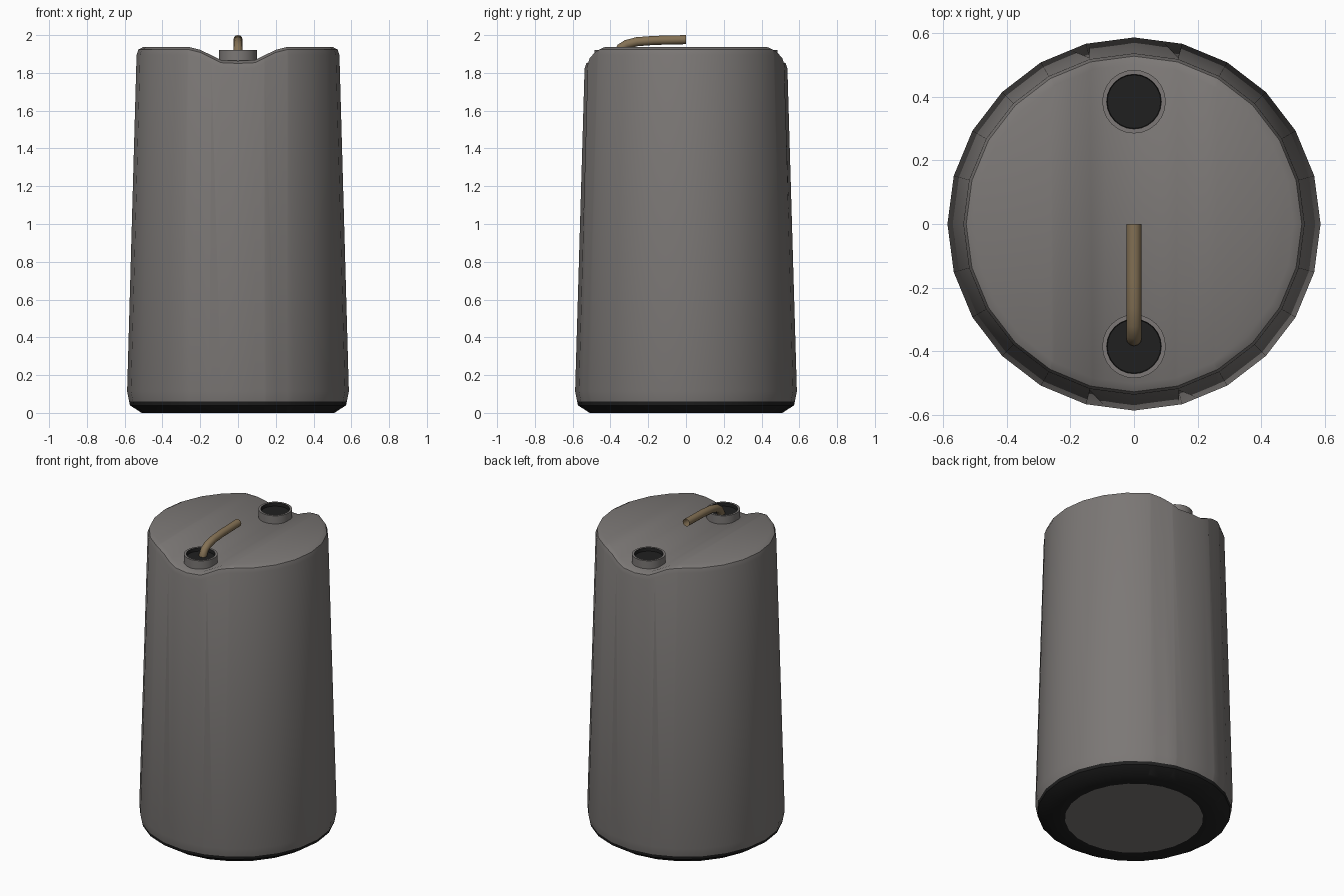
import bpy, bmesh, math
from mathutils import Vector

if "Cube" in bpy.data.objects:
    bpy.data.objects.remove(bpy.data.objects["Cube"])


def material(name, rgb):
    m = bpy.data.materials.new(name)
    m.diffuse_color = (*rgb, 1)
    m.use_nodes = True
    m.node_tree.nodes["Principled BSDF"].inputs["Base Color"].default_value = m.diffuse_color
    return m


GREY = material("grey plastic", (0.2, 0.187, 0.18))
BLACK = material("black", (0.0145, 0.0145, 0.0145))
TAN = material("tan hose", (0.23, 0.165, 0.09))


def lathe(bm, profile, mats, sides, cap_mats):
    """Revolve (radius, z) points; mats gives one material per band."""
    rings = [[bm.verts.new((r * math.cos(2 * math.pi * k / sides),
                            r * math.sin(2 * math.pi * k / sides), z))
              for k in range(sides)] for r, z in profile]
    for a, b, m in zip(rings, rings[1:], mats):
        for k in range(sides):
            n = (k + 1) % sides
            bm.faces.new((a[k], a[n], b[n], b[k])).material_index = m
    for ring, m in ((rings[0][::-1], cap_mats[0]), (rings[-1], cap_mats[1])):
        if m is not None:
            bm.faces.new(ring).material_index = m


def finish(bm, name, mats, angle, location=(0, 0, 0)):
    me = bpy.data.meshes.new(name)
    bm.to_mesh(me)
    bm.free()
    ob = bpy.data.objects.new(name, me)
    ob.location = location
    bpy.context.collection.objects.link(ob)
    for m in mats:
        me.materials.append(m)
    bpy.ops.object.select_all(action='DESELECT')
    ob.select_set(True)
    bpy.context.view_layer.objects.active = ob
    bpy.ops.object.shade_smooth_by_angle(angle=math.radians(angle))
    return ob


# Barrel: tapered lathe, with a trough pressed into the top along y
TOP = 1.937
TROUGH = [(0.0, 1.864), (0.09, 1.868), (0.14, 1.893), (0.2, 1.922), (0.26, TOP)]


def trough_height(x):
    x = abs(x)
    for (x0, z0), (x1, z1) in zip(TROUGH, TROUGH[1:]):
        if x <= x1:
            return z0 + (z1 - z0) * (x - x0) / (x1 - x0)
    return TOP


bm = bmesh.new()
lathe(bm, [(0.41, 0), (0.51, 0), (0.572, 0.04), (0.576, 0.06), (0.587, 0.115),
           (0.537, TOP - 0.042), (0.528, TOP - 0.014), (0.502, TOP)],
      [1, 1, 1, 0, 0, 0, 0], 24, (0, 0))
for x, _ in TROUGH[1:]:
    for s in (-1, 1):
        bmesh.ops.bisect_plane(bm, geom=bm.verts[:] + bm.edges[:] + bm.faces[:],
                               dist=1e-5, plane_co=(s * x, 0, 0), plane_no=(1, 0, 0))
for v in bm.verts:
    if v.co.z > 1.88:
        v.co.z += trough_height(v.co.x) - TOP
finish(bm, "barrel", [GREY, BLACK], 40)

# Two filler necks with dark recessed openings
for name, y in (("front_neck", -0.385), ("back_neck", 0.385)):
    bm = bmesh.new()
    lathe(bm, [(0.1, 1.84), (0.1, 1.92), (0.086, 1.92), (0.084, 1.898)],
          [0, 0, 1], 24, (None, 1))
    finish(bm, name, [GREY, BLACK], 40, (0, y, 0))

# Bent hose rising from the front neck, open at its free end
path = [(-0.362, 1.87), (-0.36, 1.905), (-0.345, 1.932), (-0.315, 1.951),
        (-0.26, 1.965), (-0.17, 1.972), (0.0, 1.976)]
bm = bmesh.new()
rings = []
for i, p in enumerate(path):
    a, b = path[max(i - 1, 0)], path[min(i + 1, len(path) - 1)]
    t = Vector((0, b[0] - a[0], b[1] - a[1])).normalized()
    if i == len(path) - 1:
        t = Vector((0, 1, 0))
    up = Vector((0, -t.z, t.y))
    c = Vector((0, *p))
    rings.append([bm.verts.new(c + 0.024 * (Vector((math.cos(q), 0, 0)) + up * math.sin(q)))
                  for q in (2 * math.pi * k / 12 for k in range(12))])
for a, b in zip(rings, rings[1:]):
    for k in range(12):
        n = (k + 1) % 12
        bm.faces.new((a[k], b[k], b[n], a[n]))
bmesh.ops.recalc_face_normals(bm, faces=bm.faces[:])
finish(bm, "hose", [TAN], 60)
